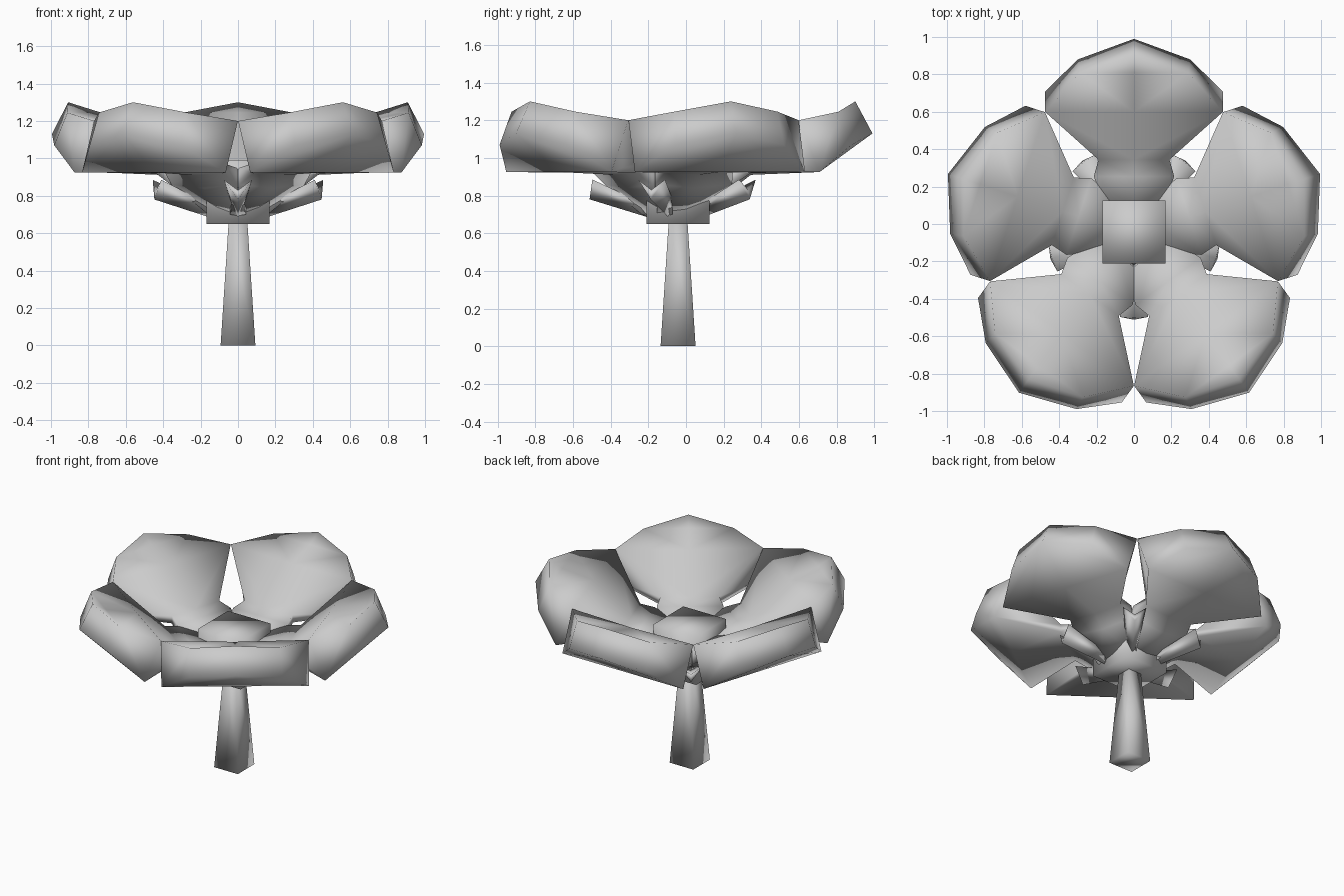
import bpy, bmesh
from math import sin, cos, radians

if "Cube" in bpy.data.objects:
    bpy.data.objects.remove(bpy.data.objects["Cube"])

CY = -0.042   # stem and centre axis
PY = -0.056   # petal ring axis


def make(name, bm):
    bmesh.ops.remove_doubles(bm, verts=bm.verts, dist=0.0005)
    bmesh.ops.recalc_face_normals(bm, faces=bm.faces)
    me = bpy.data.meshes.new(name)
    bm.to_mesh(me)
    bm.free()
    me.shade_smooth()
    ob = bpy.data.objects.new(name, me)
    bpy.context.collection.objects.link(ob)
    return ob


def mirrored(name, pts, faces, az, cy):
    """Half shape in (radius, sideways, height), mirrored and turned to az."""
    a = radians(az)
    bm = bmesh.new()
    for s in (1, -1):
        v = {}
        for k, (r, t, z) in pts.items():
            t *= s
            v[k] = bm.verts.new((r * cos(a) - t * sin(a),
                                 r * sin(a) + t * cos(a) + cy, z))
        for f in faces:
            bm.faces.new([v[k] for k in f.split()])
    return make(name, bm)


def frustum(name, h0, h1, z0, z1):
    bm = bmesh.new()
    bmesh.ops.create_cube(bm, size=2)
    for v in bm.verts:
        top = v.co.z > 0
        h = h1 if top else h0
        v.co = (v.co.x * h, v.co.y * h + CY, z1 if top else z0)
    return make(name, bm)


# Stem and square flower centre
frustum("stem", 0.093, 0.05, 0, 0.66)
frustum("flower_centre", 0.168, 0.168, 0.65, 0.99)

# Petals: claw, thick blade, raised outer rim
petal = {
    "a0": (.14, 0, .91), "a": (.14, .15, .91),
    "p0": (.31, 0, .95), "p": (.31, .215, .95),
    "b0": (.40, 0, .97), "b": (.40, .19, .975),
    "f0": (.655, 0, 1.19), "c": (.655, .475, 1.2),
    "q0": (.865, 0, 1.245), "d": (.865, .29, 1.245), "e0": (.955, 0, 1.3),
    "k0": (1.046, 0, 1.13), "k": (.936, .30, 1.07),
    "l0": (.765, 0, .925), "l": (.765, .475, .925),
    "m0": (.40, 0, .91), "m": (.40, .19, .92),
    "o0": (.31, 0, .84), "o": (.31, .215, .86),
    "n0": (.12, 0, .68), "n": (.12, .14, .70),
}
petal_faces = ["a0 a p p0", "p0 p b b0", "b0 b c f0", "f0 c d q0", "q0 d e0",
               "e0 d k k0", "d c l k", "k0 k l l0", "l0 l m m0", "m0 m o o0",
               "o0 o n n0", "a a0 n0 n", "b c l m", "p b m o", "a p o n"]
for i in range(5):
    mirrored(f"petal_{i + 1}", petal, petal_faces, 90 + 72 * i, PY)

# Sepals: narrow folded leaves between the petals
sepal = {
    "a": (.08, 0, .66), "b": (.10, .025, .72), "c": (.10, 0, .70),
    "d": (.47, 0, .78), "e": (.455, .075, .885), "f": (.46, 0, .83),
}
sepal_faces = ["a b e d", "c f e b", "d e f", "a c b"]
for i in range(5):
    mirrored(f"sepal_{i + 1}", sepal, sepal_faces, 54 + 72 * i, CY)
